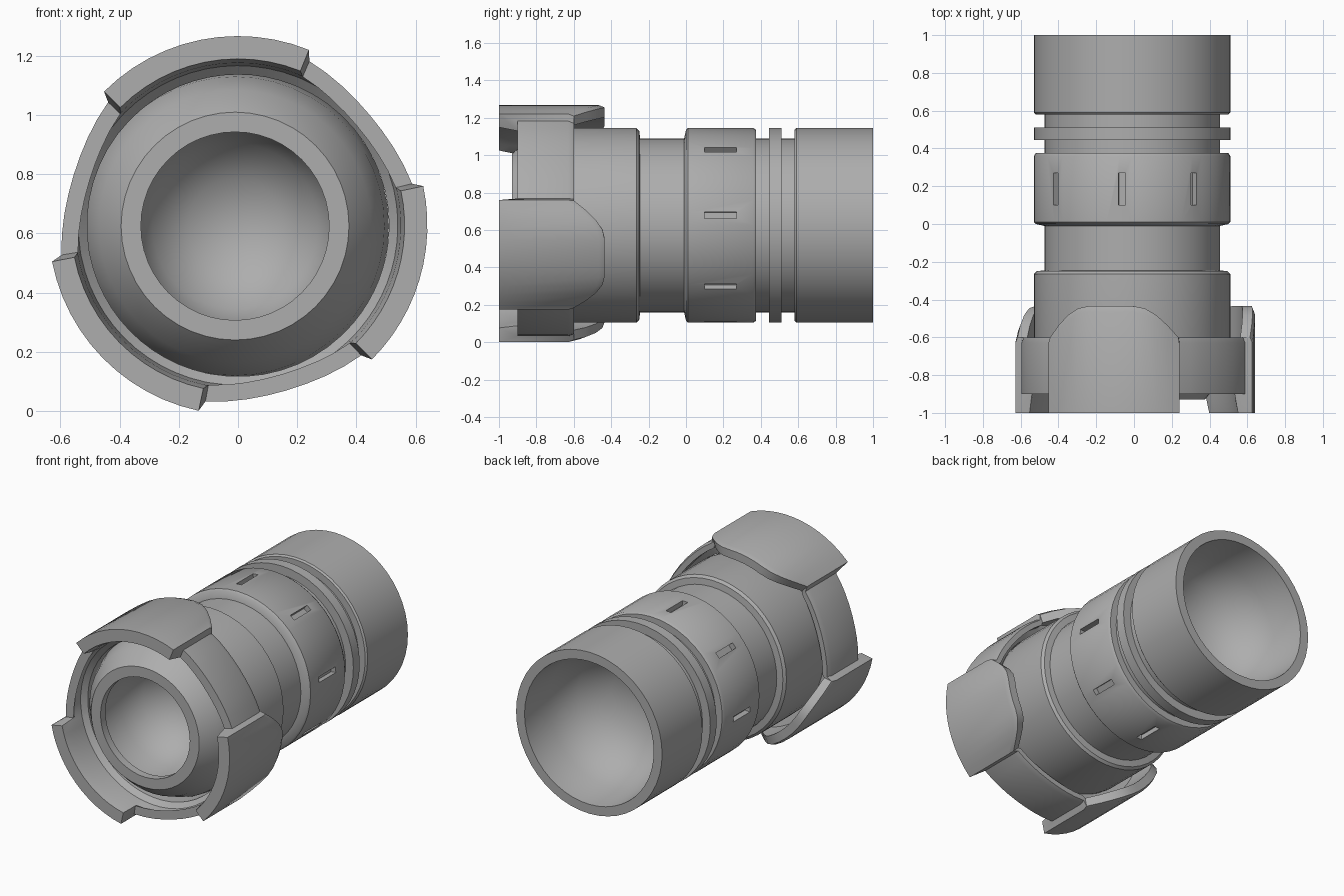
import bpy, bmesh, math
from mathutils import Matrix, Vector

if "Cube" in bpy.data.objects:
    bpy.data.objects.remove(bpy.data.objects["Cube"])

grey = bpy.data.materials.new("plain grey")
grey.diffuse_color = (0.42, 0.42, 0.42, 1)
grey.use_nodes = True
grey.node_tree.nodes["Principled BSDF"].inputs["Base Color"].default_value = grey.diffuse_color


def finish(name, bm, angle=35):
    bmesh.ops.recalc_face_normals(bm, faces=bm.faces)
    me = bpy.data.meshes.new(name)
    bm.to_mesh(me)
    bm.free()
    ob = bpy.data.objects.new(name, me)
    bpy.context.collection.objects.link(ob)
    me.materials.append(grey)
    bpy.ops.object.select_all(action='DESELECT')
    ob.select_set(True)
    bpy.context.view_layer.objects.active = ob
    bpy.ops.object.shade_smooth_by_angle(angle=math.radians(angle))
    return ob


def polar(cx, cz, r, y, a):
    return Vector((cx + r * math.cos(a), y, cz + r * math.sin(a)))


CX, CZ, N = -0.01, 0.625, 48

# Tube body: one closed profile (radius, y) from the rear bowl round to the front bowl
R, G = 0.52, 0.465
profile = [(0, 0.46), (0.2, 0.49), (0.36, 0.6), (0.44, 0.78), (0.46, 1.0),
           (R, 1.0), (R, 0.59), (0.51, 0.58), (G, 0.58), (G, 0.51),
           (R, 0.51), (R, 0.445), (G, 0.445), (G, 0.375), (0.51, 0.375), (R, 0.36),
           (R, 0.01), (0.51, 0.0), (G, -0.01), (G, -0.245), (0.505, -0.25), (R, -0.265),
           (R, -0.62), (0.505, -0.73), (0.46, -0.84), (0.385, -0.93),
           (0.318, -0.93), (0.318, -0.88), (0.35, -0.87), (0.34, -0.7),
           (0.28, -0.55), (0.16, -0.45), (0, -0.41)]
bm = bmesh.new()
rings = []
for r, y in profile:
    if r == 0:
        rings.append([bm.verts.new((CX, y, CZ))] * N)
    else:
        rings.append([bm.verts.new(polar(CX, CZ, r, y, 2 * math.pi * i / N)) for i in range(N)])
for a, b in zip(rings, rings[1:]):
    for i in range(N):
        j = (i + 1) % N
        bm.faces.new(list(dict.fromkeys([a[i], a[j], b[j], b[i]])))
body = finish("tube_body", bm)

# Eight slots cut into the middle band
bm = bmesh.new()
for k in range(8):
    a = math.radians(6 + 45 * k)
    m = (Matrix.Translation(polar(CX, CZ, 0.52, 0.185, a))
         @ Matrix.Rotation(-a, 4, 'Y') @ Matrix.Diagonal((0.07, 0.17, 0.036, 1)))
    bmesh.ops.create_cube(bm, size=1, matrix=m)
cutter = finish("slot_cutter", bm)
cutter.hide_render = True
mod = body.modifiers.new("slots", 'BOOLEAN')
mod.operation, mod.object, mod.solver = 'DIFFERENCE', cutter, 'EXACT'
bpy.ops.object.select_all(action='DESELECT')
body.select_set(True)
bpy.context.view_layer.objects.active = body
bpy.ops.object.modifier_apply(modifier=mod.name)
bpy.data.objects.remove(cutter)
bpy.ops.object.shade_smooth_by_angle(angle=math.radians(35))

# Locking collar: three raised lobes, longer front and back than the gaps between
lobes = [(68, 135), (191, 258), (315, 372)]
columns = []  # (angle, outer radius, front y, back y)
for k, (start, end) in enumerate(lobes):
    for i in range(13):
        t = i / 12
        s = min(1, t / 0.33, (1 - t) / 0.33)
        back = -0.6 + 0.165 * math.sin(s * math.pi / 2)
        columns.append((start + t * (end - start), 0.64, -1.0, back))
    gap_end = lobes[(k + 1) % 3][0] + (360 if k == 2 else 0)
    for i in range(9):
        t = i / 8
        columns.append((end + 1.5 + t * (gap_end - end - 3),
                        0.605 - 0.024 * math.sin(math.pi * t), -0.9, -0.6))

bm = bmesh.new()
loops = []
for ang, ro, yf, yb in columns:
    ri = ro - 0.045 if ro < 0.62 else 0.575
    section = [(ro, yf), (ro, yb - 0.03), (ro - 0.012, yb), (ri, yb), (ri, -0.64),
               (0.51, -0.66), (0.51, -0.8), (0.54, -0.83), (0.55, -0.89 if yf > -0.95 else -0.94),
               (ri - 0.012, yf)]
    loops.append([bm.verts.new(polar(0, 0.627, r, y, math.radians(ang))) for r, y in section])
for k, a in enumerate(loops):
    b = loops[(k + 1) % len(loops)]
    for i in range(len(a)):
        j = (i + 1) % len(a)
        bm.faces.new([a[i], a[j], b[j], b[i]])
finish("locking_collar", bm, 30)
